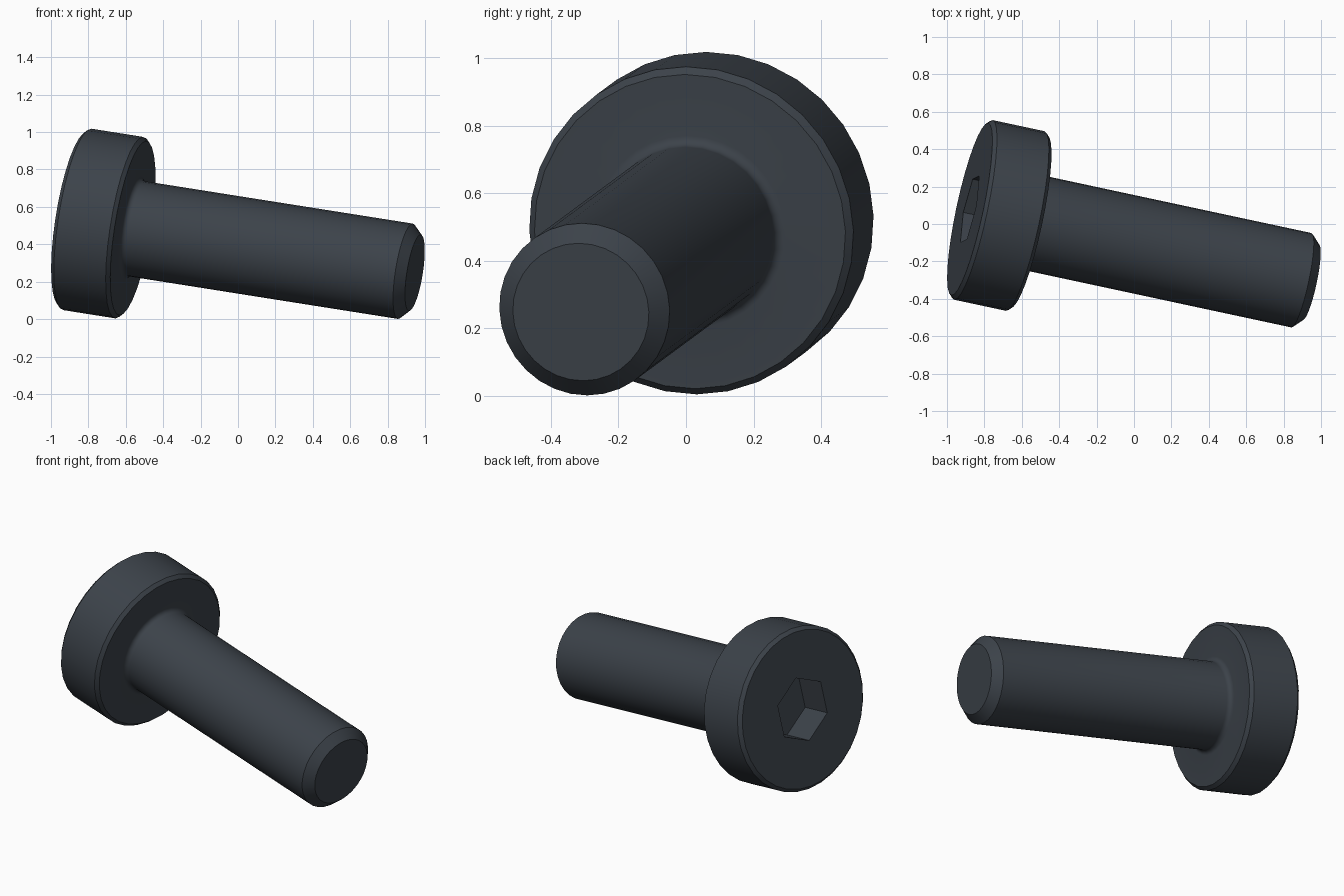
import bpy, bmesh, math
from mathutils import Matrix, Vector

cube = bpy.data.objects.get("Cube")
if cube:
    bpy.data.objects.remove(cube, do_unlink=True)

# Dark steel for the whole screw
steel = bpy.data.materials.new("dark_steel")
steel.use_nodes = True
steel.diffuse_color = (0.045, 0.055, 0.068, 1)
steel.node_tree.nodes["Principled BSDF"].inputs["Base Color"].default_value = steel.diffuse_color

# Screw frame: local z runs along the tilted axis from head to tip
HEAD_CENTRE = Vector((-0.878, 0.0795, 0.536))
AXIS = Vector((0.9664, -0.2072, -0.1527)).normalized()
side = Vector((0, 0, 1)).cross(AXIS).normalized()
up = AXIS.cross(side)
FRAME = Matrix.Translation(HEAD_CENTRE) @ Matrix((side, up, AXIS)).transposed().to_4x4()

HEAD_R, HEAD_H, EDGE = 0.491, 0.327, 0.02
SHANK_R, LENGTH, TIP = 0.258, 1.887, 0.052
FILLET = 0.03
SIDES = 32


def lathe(name, profile, sides, phase=0.0):
    """Solid of revolution from (radius, height) pairs, capped at both ends."""
    bm = bmesh.new()
    rings = []
    for r, h in profile:
        angles = [phase + math.tau * i / sides for i in range(sides)]
        rings.append([bm.verts.new((r * math.cos(a), r * math.sin(a), h)) for a in angles])
    for low, high in zip(rings, rings[1:]):
        for i in range(sides):
            j = (i + 1) % sides
            bm.faces.new((low[i], low[j], high[j], high[i]))
    bm.faces.new(rings[0][::-1])
    bm.faces.new(rings[-1])
    mesh = bpy.data.meshes.new(name)
    bm.to_mesh(mesh)
    bm.free()
    mesh.materials.append(steel)
    obj = bpy.data.objects.new(name, mesh)
    bpy.context.collection.objects.link(obj)
    obj.matrix_world = FRAME
    return obj


# Head with softened rims, fillet under the head, shank and chamfered tip
fillet = []
for i in range(6):
    a = math.pi / 2 * i / 5
    fillet.append((SHANK_R + FILLET * (1 - math.sin(a)),
                   HEAD_H + FILLET * (1 - math.cos(a))))
profile = [(HEAD_R - EDGE, 0), (HEAD_R, EDGE), (HEAD_R, HEAD_H - EDGE),
           (HEAD_R - EDGE, HEAD_H), *fillet,
           (SHANK_R, LENGTH - TIP), (SHANK_R - TIP, LENGTH)]
screw = lathe("screw_body", profile, SIDES)

# Six-sided drive socket cut into the head
cutter = lathe("socket_cutter", [(0.2, -0.1), (0.2, 0.19)], 6, math.radians(23))
cutter.hide_render = True
cut = screw.modifiers.new("socket", 'BOOLEAN')
cut.operation = 'DIFFERENCE'
cut.solver = 'EXACT'
cut.object = cutter

bpy.ops.object.select_all(action='DESELECT')
screw.select_set(True)
bpy.context.view_layer.objects.active = screw
bpy.ops.object.modifier_apply(modifier=cut.name)
bpy.data.objects.remove(cutter, do_unlink=True)
bpy.ops.object.shade_smooth_by_angle(angle=math.radians(30))
